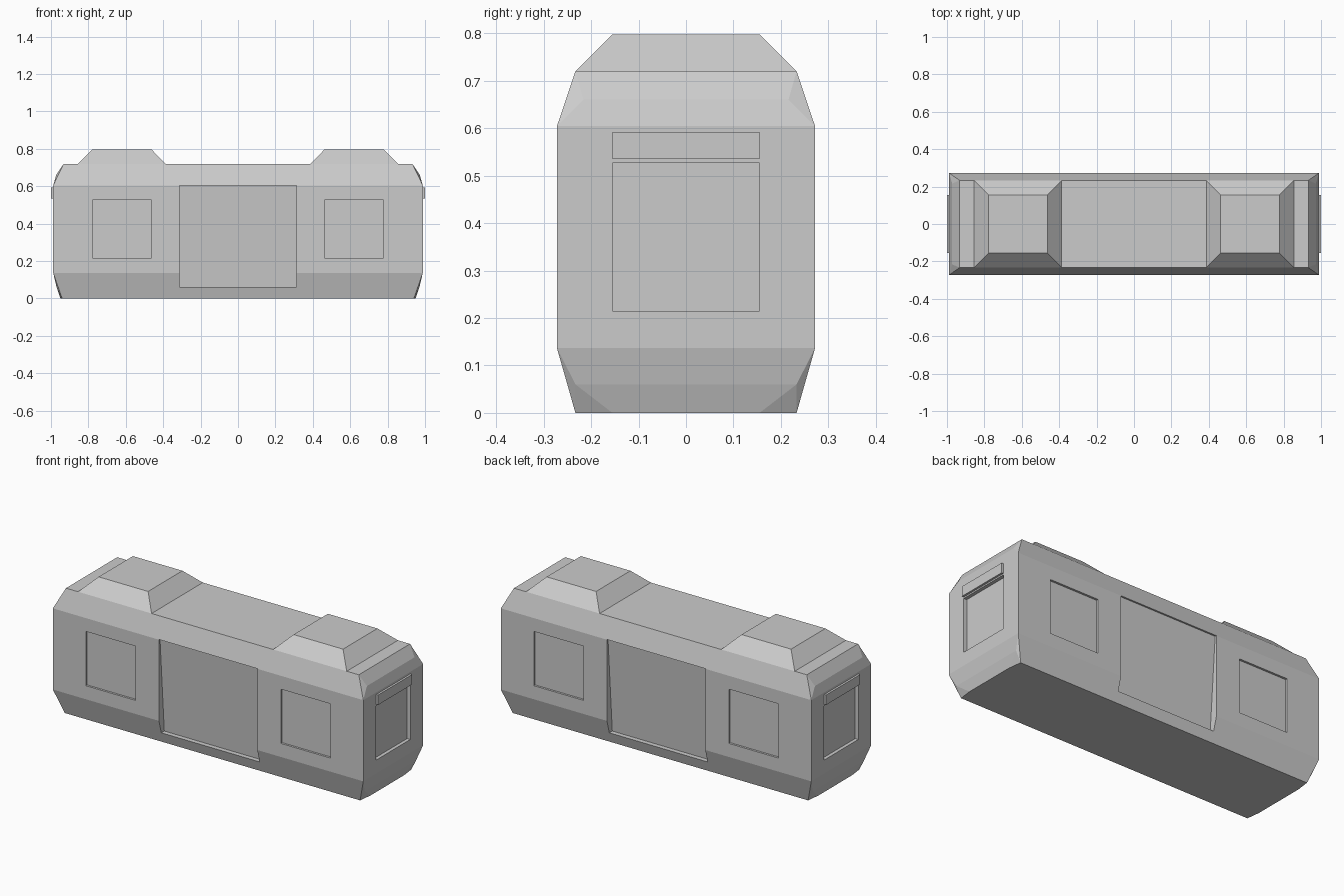
import bpy, bmesh
from math import radians

if "Cube" in bpy.data.objects:
    bpy.data.objects.remove(bpy.data.objects["Cube"])


def hull(bm, pts):
    """Add the convex solid around pts."""
    verts = [bm.verts.new(p) for p in pts]
    bmesh.ops.convex_hull(bm, input=verts)


def mirrored(pts, sx=(1, -1), sy=(1, -1)):
    return [(x * i, y * j, z) for x, y, z in pts for i in sx for j in sy]


def box(x0, x1, y0, y1, z0, z1):
    return [(x, y, z) for x in (x0, x1) for y in (y0, y1) for z in (z0, z1)]


def finish(bm, name):
    bmesh.ops.dissolve_limit(bm, angle_limit=radians(1), verts=bm.verts[:], edges=bm.edges[:])
    bmesh.ops.recalc_face_normals(bm, faces=bm.faces[:])
    mesh = bpy.data.meshes.new(name)
    bm.to_mesh(mesh)
    bm.free()
    ob = bpy.data.objects.new(name, mesh)
    bpy.context.collection.objects.link(ob)
    return ob


# Faceted body shell, one quarter mirrored
bm = bmesh.new()
hull(bm, mirrored([
    (0.95, 0.155, 0), (0.94, 0.233, 0), (0.97, 0.233, 0.06),
    (0.988, 0.272, 0.137), (0.988, 0.272, 0.604),
    (0.972, 0.216, 0.66), (0.932, 0.233, 0.72)]))
body = finish(bm, "body")

# Recess cutters: side doors, side windows, end windows
bm = bmesh.new()
for s in (1, -1):
    d = 0.01
    door = [(0.272 - d, 0.605), (0.272 - d, 0.139), (0.233 - d, 0.06), (0.30, 0.06), (0.30, 0.605)]
    # lower part follows the slanted sill, upper part the flat wall
    hull(bm, [(x, s * y, z) for y, z in door for x in (-0.313, 0.313)])
    for t in (1, -1):
        hull(bm, mirrored(box(0.463, 0.778, 0.26, 0.30, 0.215, 0.527), (t,), (s,)))
    hull(bm, mirrored(box(0.968, 1.02, -0.155, 0.155, 0.215, 0.527), (s,), (1,)))
cutter = finish(bm, "recess_cutter")
cutter.hide_render = True
cutter.hide_viewport = False
mod = body.modifiers.new("recesses", "BOOLEAN")
mod.object = cutter
mod.operation = "DIFFERENCE"
mod.solver = "EXACT"
bpy.context.view_layer.objects.active = body
bpy.ops.object.modifier_apply(modifier=mod.name)
bpy.data.objects.remove(cutter)

for s, side in ((1, "right"), (-1, "left")):
    # Roof units
    bm = bmesh.new()
    hull(bm, mirrored(box(0.387, 0.855, -0.233, 0.233, 0.72, 0.72)[::2]
                      + box(0.463, 0.778, -0.156, 0.156, 0.797, 0.797)[::2], (s,), (1,)))
    finish(bm, "roof_unit_" + side)
    # Sign plates above the end windows
    bm = bmesh.new()
    hull(bm, mirrored(box(0.98, 1.0, -0.155, 0.155, 0.535, 0.592), (s,), (1,)))
    finish(bm, "end_plate_" + side)
